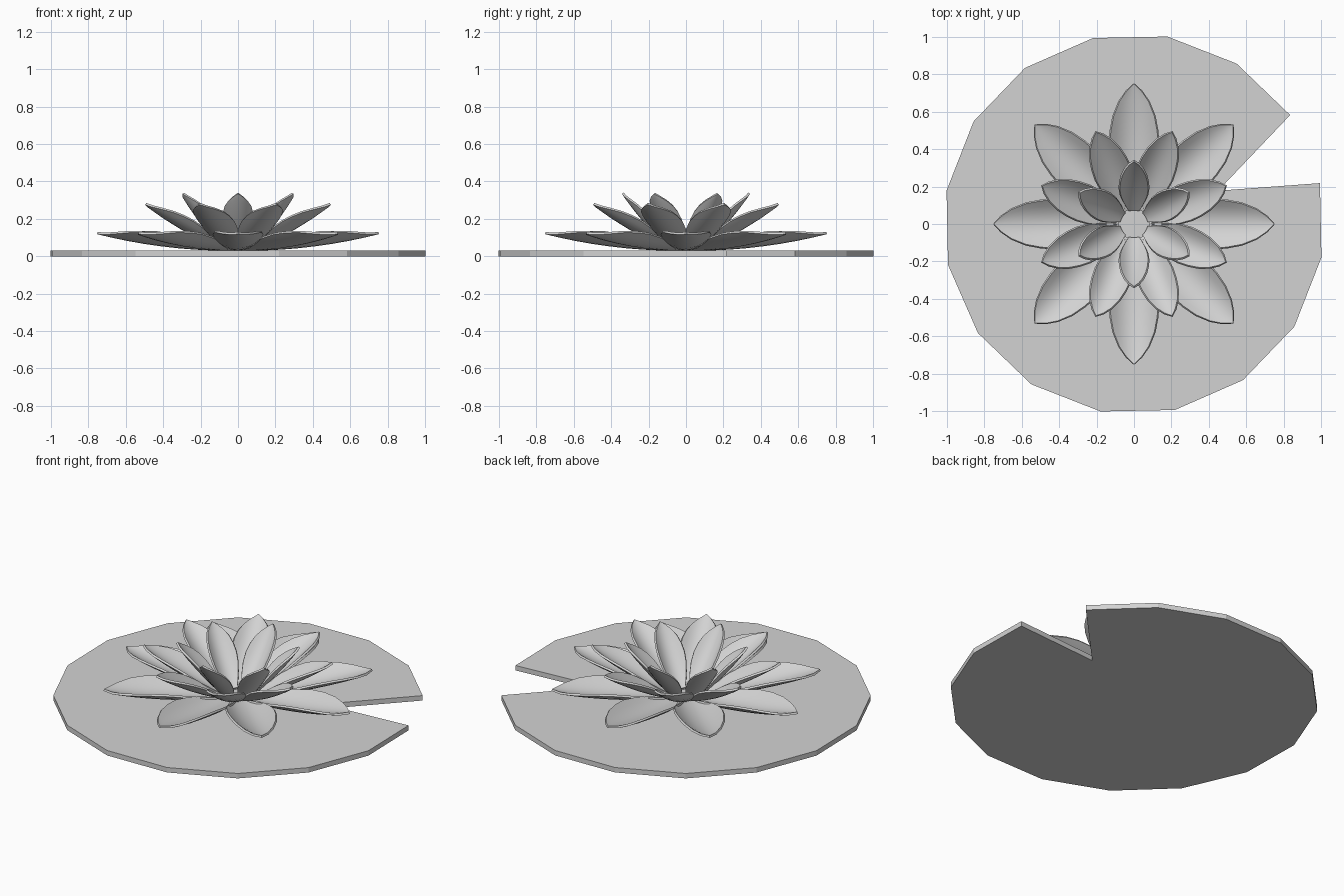
import bpy
import bmesh
from math import radians, cos, sin, pi, atan2, hypot

cube = bpy.data.objects.get("Cube")
if cube:
    bpy.data.objects.remove(cube, do_unlink=True)

# Single pale grey material
grey = bpy.data.materials.new("pale_grey")
grey.use_nodes = True
COLOUR = (0.65, 0.65, 0.65, 1)
grey.diffuse_color = COLOUR
grey.node_tree.nodes["Principled BSDF"].inputs["Base Color"].default_value = COLOUR


def add_object(name, mesh):
    obj = bpy.data.objects.new(name, mesh)
    bpy.context.scene.collection.objects.link(obj)
    return obj


def mesh_from(bm, name):
    bmesh.ops.recalc_face_normals(bm, faces=bm.faces)
    mesh = bpy.data.meshes.new(name)
    bm.to_mesh(mesh)
    bm.free()
    mesh.materials.append(grey)
    return mesh


# Lily pad: sixteen-sided disc with a wedge notch
PAD_HEIGHT = 0.03
bm = bmesh.new()
outline = [(0.45, 0.178)]
for i in range(16):
    a = radians(34.9 + 22.5 * i)
    outline.append((1.018 * cos(a), 1.018 * sin(a)))
base = bm.faces.new([bm.verts.new((x, y, 0)) for x, y in outline])
top = bmesh.ops.extrude_face_region(bm, geom=[base], use_keep_orig=True)
for v in top["geom"]:
    if isinstance(v, bmesh.types.BMVert):
        v.co.z = PAD_HEIGHT
add_object("lily_pad", mesh_from(bm, "lily_pad"))

# Petal outline: (fraction along length, half width), for unit length
PROFILE = [(0, .07), (.1, .107), (.22, .145), (.35, .175), (.5, .19),
           (.63, .183), (.75, .16), (.86, .115), (.94, .06), (1, 0)]
COLUMNS = 8


def petal_mesh(name, length, thickness=0.012):
    """Cupped petal along +x, raised at its sides and sagging at its keel."""
    bm = bmesh.new()
    rows = []
    for t, w in PROFILE:
        row = []
        for c in range(COLUMNS + 1):
            y = w * (2 * c / COLUMNS - 1)
            z = 2.5 * y * y - 0.12 * t * (1 - t)
            row.append(bm.verts.new((t * length, y * length, z * length)))
        rows.append(row)
    for r0, r1 in zip(rows, rows[1:]):
        for c in range(COLUMNS):
            bm.faces.new((r0[c], r1[c], r1[c + 1], r0[c + 1]))
    bmesh.ops.remove_doubles(bm, verts=bm.verts, dist=1e-5)
    mesh = bpy.data.meshes.new(name + "_sheet")
    for f in bm.faces:
        if f.normal.z < 0:
            f.normal_flip()
    bm.to_mesh(mesh)
    bm.free()
    mesh.materials.append(grey)

    # Thicken downwards and bake the result
    temp = add_object(name + "_temp", mesh)
    solid = temp.modifiers.new("thickness", "SOLIDIFY")
    solid.thickness = thickness
    solid.offset = -1
    graph = bpy.context.evaluated_depsgraph_get()
    result = bpy.data.meshes.new_from_object(temp.evaluated_get(graph))
    bpy.data.objects.remove(temp, do_unlink=True)
    result.name = name
    result.shade_smooth()
    result.set_sharp_from_angle(angle=radians(40))
    return result


def petal_ring(name, count, start, tip_radius, tip_z, base_radius):
    base_z = PAD_HEIGHT + 0.012
    run, rise = tip_radius - base_radius, tip_z - base_z
    mesh = petal_mesh(name, hypot(run, rise))
    for i in range(count):
        a = start + 2 * pi * i / count
        petal = add_object(f"{name}_{i + 1}", mesh)
        petal.location = (base_radius * cos(a), base_radius * sin(a), base_z)
        petal.rotation_euler = (0, -atan2(rise, run), a)


# Three rings of petals, steeper towards the middle
petal_ring("outer_petal", 8, 0, 0.75, 0.13, 0.08)
petal_ring("middle_petal", 8, radians(22.5), 0.53, 0.285, 0.08)
petal_ring("inner_petal", 6, radians(30), 0.333, 0.34, 0.072)
